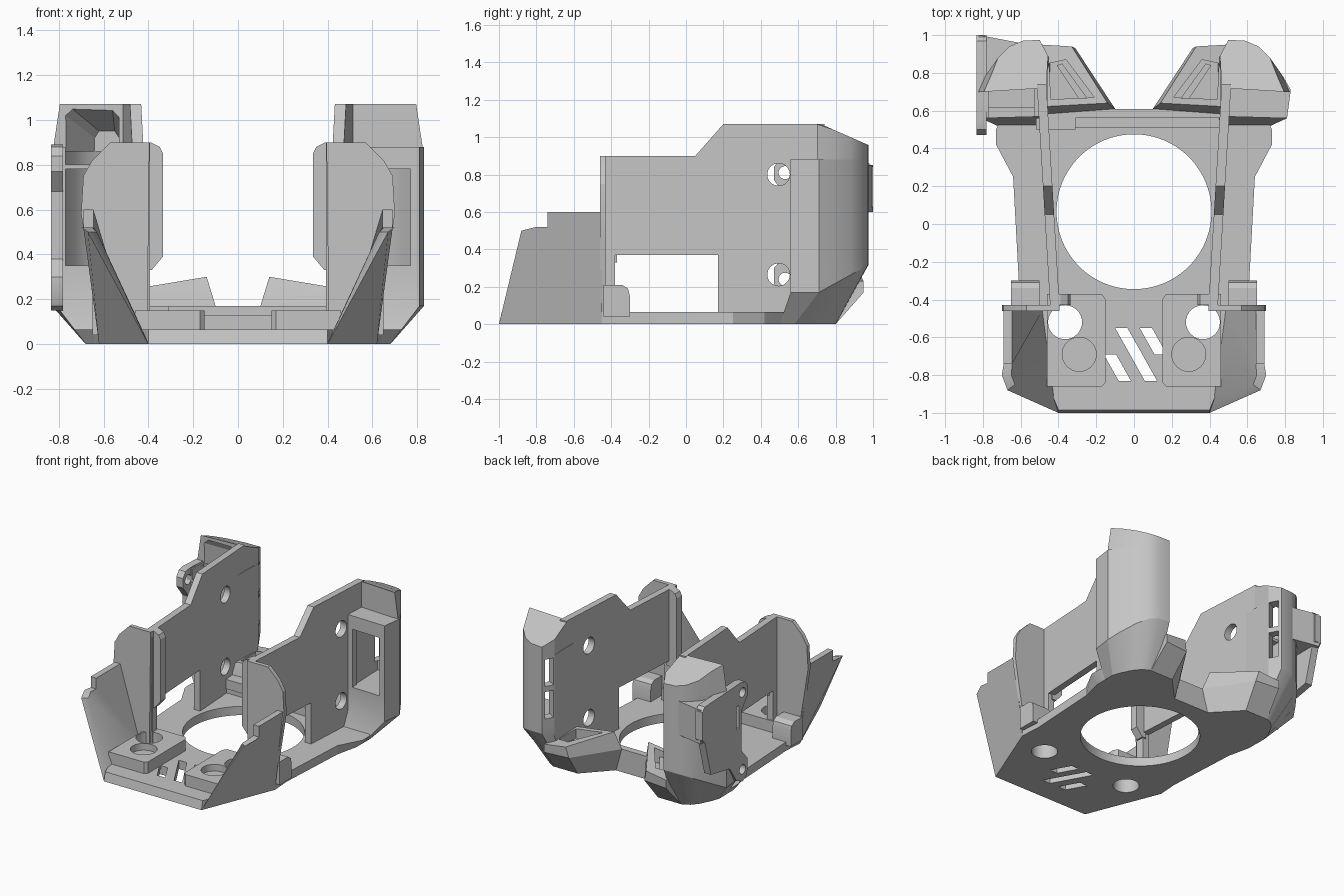
import bpy, bmesh, math

if "Cube" in bpy.data.objects:
    bpy.data.objects.remove(bpy.data.objects["Cube"])

grey = bpy.data.materials.new("plain grey")
grey.use_nodes = True
grey.diffuse_color = (0.56, 0.56, 0.56, 1)
grey.node_tree.nodes["Principled BSDF"].inputs["Base Color"].default_value = (0.56, 0.56, 0.56, 1)
parts = []


def solid(name, rings, side=1, keep=True):
    """Closed loft through rings of 3D points, flipped across x for side -1."""
    bm = bmesh.new()
    loops = [[bm.verts.new((p[0] * side, p[1], p[2])) for p in r] for r in rings]
    n = len(loops[0])
    for a, b in zip(loops, loops[1:]):
        for i in range(n):
            j = (i + 1) % n
            bm.faces.new((a[i], a[j], b[j], b[i]))
    bm.faces.new(loops[0])
    bm.faces.new(loops[-1])
    bmesh.ops.recalc_face_normals(bm, faces=bm.faces)
    me = bpy.data.meshes.new(name)
    bm.to_mesh(me)
    bm.free()
    me.materials.append(grey)
    ob = bpy.data.objects.new(name, me)
    bpy.context.collection.objects.link(ob)
    if keep:
        parts.append(ob)
    return ob


def at_z(pts, z):
    return [(x, y, z) for x, y in pts]


def at_y(pts, y):
    return [(x, y, z) for x, z in pts]


def prism(name, pts, z0, z1, side=1, keep=True):
    return solid(name, [at_z(pts, z0), at_z(pts, z1)], side, keep)


def rect(a, b, c, d):
    return [(a, c), (b, c), (b, d), (a, d)]


def circle(cx, cy, r, n=32):
    return [(cx + r * math.cos(math.tau * i / n), cy + r * math.sin(math.tau * i / n))
            for i in range(n)]


def across_x(name, pts, x0, x1, side=1, keep=True, skew=0):
    """Profile in y and z, extruded along x; skew makes x grow with y."""
    return solid(name, [[(x + skew * y, y, z) for y, z in pts] for x in (x0, x1)], side, keep)


def cut(ob, *cutters):
    for c in cutters:
        c.hide_render = True
        m = ob.modifiers.new("cut", "BOOLEAN")
        m.operation, m.solver, m.object = "DIFFERENCE", "EXACT", c
        bpy.context.view_layer.objects.active = ob
        bpy.ops.object.modifier_apply(modifier=m.name)
        bpy.data.objects.remove(c)


# Floor plate with the large bore, slanted vents and round holes
half = [(.4, -1), (.62, -.45), (.61, -.3), (.64, .25), (.73, .42), (.73, .5), (.68, .61)]
outline = half + [(-x, y) for x, y in reversed(half)]
low = [(x * (.93 if y > .3 else 1), y) for x, y in outline]
top = [(x, max(y, -.985)) for x, y in outline]
floor = solid("floor_plate", [at_z(low, 0), at_z(top, .065)])
cut(floor, prism("bore", circle(0, .065, .41, 96), -.1, .3, keep=False))
for x, back, front in ((-.16, -.69, -.83), (-.1, -.55, -.83), (.03, -.55, -.69)):
    dx = (back - front) * .56
    vent = [(x, back), (x + .065, back), (x + .065 + dx, front), (x + dx, front)]
    cut(floor, prism("vent", vent, -.1, .3, keep=False))

# Rear cross bar
prism("rear_bar", rect(-.46, .46, .51, .61), .05, .13)
prism("rear_bar_ridge", rect(-.46, .46, .56, .61), .1, .17)
prism("wall_tab", rect(-.52, -.31, .5, .56), .1, .17)

for s, label in ((1, "left"), (-1, "right")):
    def nm(t):
        return label + "_" + t

    # Magnet block with one through hole and one blind pocket
    block = prism(nm("magnet_block"),
                  [(.15, -.84), (.17, -.86), (.46, -.86), (.46, -.37), (.17, -.37), (.15, -.4)],
                  .04, .15, s)
    cut(block, prism("hole", circle(.365, -.52, .09), -.1, .3, s, False),
        prism("pocket", circle(.29, -.69, .09), .1, .3, s, False))
    cut(floor, prism("hole", circle(.365, -.52, .09), -.1, .3, s, False))

    # Flared front fin, thicker toward its foot
    fin = [(.4, -1, 0), (.67, -.88, .5), (.7, -.8, .52), (.69, -.74, .52),
           (.69, -.74, .6), (.69, -.45, .6), (.62, -.45, 0)]
    inner = [(.42, -.9, .05), (.63, -.85, .5), (.65, -.8, .52), (.645, -.74, .52),
             (.645, -.74, .6), (.645, -.45, .6), (.48, -.45, .05)]
    solid(nm("front_fin"), [fin, inner], s)

    # Upright plate facing the front, its inner lip and the small ear behind it
    plate = [(.405, .05), (.395, .9), (.57, .9), (.65, .82), (.69, .75),
             (.7, .58), (.68, .45), (.61, .02)]
    solid(nm("front_plate"), [at_y(plate, -.46), at_y(plate, -.43)], s)
    lip = [(.42, .33), (.385, .33), (.335, .39), (.335, .85), (.35, .88), (.39, .9), (.42, .9)]
    solid(nm("front_lip"), [at_y(lip, -.43), at_y(lip, -.37)], s)
    across_x(nm("ear"), [(-.44, .04), (-.44, .21), (-.34, .21), (-.31, .19), (-.3, .15),
                         (-.3, .04)], .5, .65, s)

    # Thin side wall with window and two screw holes
    wall = across_x(nm("side_wall"), [(-.44, .02), (-.44, .9), (.05, .9), (.2, 1.07),
                                      (.74, 1.07), (.74, .02)], .42, .47, s, skew=.06)
    cut(wall, across_x("window", rect(-.38, .17, .065, .37), .2, .9, s, False))
    for z in (.265, .8):
        cut(wall, across_x("screw_hole", circle(.495, z, .06), .2, .7, s, False))

    # Rear column, tapered under, with a sloped cap
    back = [(.79, .78), (.72, .88), (.66, .94), (.59, .97), (.5, .975), (.455, .89)]
    plan = [(.46, .57), (.81, .56), (.83, .71)] + back
    foot = [(.42, .5), (.68, .5), (.68, .58), (.66, .64), (.62, .72), (.58, .77),
            (.53, .8), (.46, .8), (.42, .75)]
    knee = [(x, y, .17 + .55 * max(0, y - .71)) for x, y in plan]
    column = solid(nm("rear_column"), [at_z(foot, 0), knee, at_z(plan, .36),
                                       at_z(plan, .88)], s)
    cap = [(.465, .72), (.825, .7)] + back
    cap_top = [(x - .03 * (x > .75), y, min(1.07, 1.07 - .44 * (y - .72))) for x, y in cap]
    cap_block = solid(nm("column_cap"), [at_z(cap, .87), cap_top], s)

    # Hollow open to the front, reaching the slots in the inner back corner
    hollow = [(.53, .62), (.77, .62), (.78, .71), (.73, .8), (.67, .87), (.57, .92), (.52, .89)]
    cut(column, prism("hollow", hollow, .35, .86, s, False),
        prism("opening", rect(.54, .77, .4, .65), .35, .78, s, False))
    slot = [(.388, .935), (.422, .993), (.562, .915), (.528, .857)]
    for z0, z1 in ((.42, .62), (.66, .86)):
        cut(column, prism("slot", slot, z0, z1, s, False))
    if s < 0:
        mouth = [(.53, .8), (.77, .8), (.77, 1.02), (.74, 1.05), (.56, 1.05), (.53, 1.02)]
        end = [(.53, .82), (.64, .82), (.64, .92), (.62, .95), (.55, .95), (.53, .92)]
        for ob in (column, cap_block):
            cut(ob, solid("cap_niche", [at_y(mouth, .5), at_y(mouth, .7), at_y(end, .88)],
                          s, False))

    # Low wing reaching in toward the middle, with a sunken rail
    wing = solid(nm("rear_wing"), [
        at_z([(.14, .6), (.33, .8), (.52, .8), (.52, .56)], 0),
        at_z([(.1, .61), (.31, .93), (.5, .95), (.5, .58)], .17),
        [(.14, .64, .3), (.33, .94, .25), (.5, .95, .23), (.5, .62, .24)]], s)
    cut(wing, prism("recess", [(.21, .67), (.36, .87), (.45, .85), (.44, .66)], .18, .5, s, False))
    prism(nm("wing_rail"), [(.25, .67), (.38, .85), (.41, .84), (.29, .66)], .16, .23, s)

# Outer bracket plate on the right side only
bracket = across_x("bracket_plate", [
    (.47, .22), (.49, .17), (.53, .15), (.6, .18), (.68, .3), (.9, .34), (.97, .6), (1, .63),
    (1, .84), (.97, .87), (.55, .89), (.5, .88), (.47, .84), (.47, .77), (.54, .68),
    (.54, .38), (.47, .3)], .78, .835, -1)
for z in (.24, .81):
    cut(bracket, across_x("bracket_hole", circle(.53, z, .035), .6, 1, -1, False))
cut(bracket, across_x("bracket_slot", rect(.57, .6, .56, .73), .6, 1, -1, False))
prism("bracket_web", [(.82, 1), (.61, .96), (.7, .88), (.78, .78), (.82, .7)], .6, .85, -1)

# Smooth the round parts while keeping hard edges
bpy.ops.object.select_all(action="DESELECT")
for ob in parts:
    ob.select_set(True)
bpy.context.view_layer.objects.active = floor
bpy.ops.object.shade_smooth_by_angle(angle=math.radians(25))
